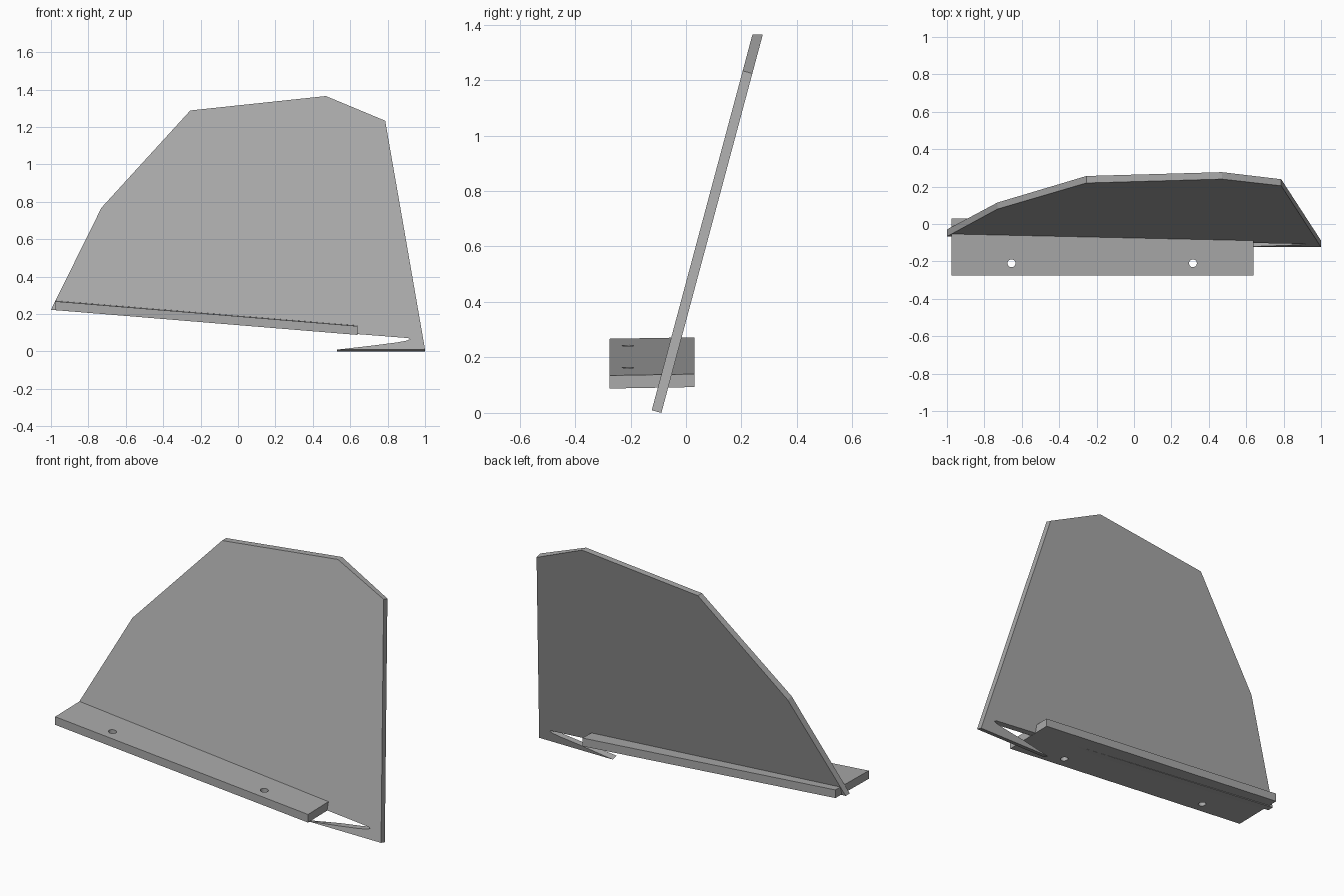
import bpy
import bmesh

cube = bpy.data.objects.get("Cube")
if cube:
    bpy.data.objects.remove(cube, do_unlink=True)

grey = bpy.data.materials.new("plain grey")
grey.use_nodes = True
colour = (0.4, 0.4, 0.4, 1)
grey.diffuse_color = colour
grey.node_tree.nodes["Principled BSDF"].inputs["Base Color"].default_value = colour


def make_object(name, bm):
    bmesh.ops.recalc_face_normals(bm, faces=bm.faces)
    mesh = bpy.data.meshes.new(name)
    bm.to_mesh(mesh)
    bm.free()
    mesh.materials.append(grey)
    obj = bpy.data.objects.new(name, mesh)
    bpy.context.scene.collection.objects.link(obj)
    return obj


def prism(name, front, back):
    """Join two matching outlines into a closed solid."""
    bm = bmesh.new()
    a = [bm.verts.new(p) for p in front]
    b = [bm.verts.new(p) for p in back]
    bm.faces.new(a)
    bm.faces.new(b[::-1])
    for i in range(len(a)):
        j = (i + 1) % len(a)
        bm.faces.new((a[i], b[i], b[j], a[j]))
    return make_object(name, bm)


# Leaning panel: outline (x, z) of the front face, and drop of the rear edge
SLOPE, DEPTH, DROP = 0.268, 0.0373, 0.0093
outline = [
    (-1, 0.222, 0), (-0.73, 0.768, DROP), (-0.255, 1.288, 0),
    (0.47, 1.365, 0), (0.787, 1.233, DROP), (1, DROP, DROP),
    (0.53, DROP, DROP),                                # pointed toe
    (0.72, 0.031, 0), (0.85, 0.048, 0), (0.9, 0.057, 0),
    (0.92, 0.065, 0), (0.91, 0.071, 0),                # slit tip
]


def on_panel(x, z, offset):
    return x, -0.126 + SLOPE * z + offset, z


prism("leaning_panel",
      [on_panel(x, z, 0) for x, z, d in outline],
      [on_panel(x, z - d, DEPTH) for x, z, d in outline])


# Mounting board: sloping down to the left side, with a slight tilt
def board_top(x, y):
    return 0.192 - 0.082 * x + 0.017 * y


corners = [(-0.975, -0.275), (0.64, -0.275), (0.64, 0.03), (-0.975, 0.03)]
board = prism("mounting_board",
              [(x, y, board_top(x, y)) for x, y in corners],
              [(x, y, board_top(x, y) - 0.047) for x, y in corners])

# Screw holes
for i, x in enumerate((-0.655, 0.315)):
    bm = bmesh.new()
    bmesh.ops.create_cone(bm, cap_ends=True, segments=24,
                          radius1=0.021, radius2=0.021, depth=0.3)
    cutter = make_object(f"hole_cutter_{i + 1}", bm)
    cutter.location = (x, -0.21, board_top(x, -0.21))
    cutter.hide_render = True
    cutter.hide_set(True)
    cut = board.modifiers.new(f"hole_{i + 1}", 'BOOLEAN')
    cut.operation = 'DIFFERENCE'
    cut.solver = 'EXACT'
    cut.object = cutter
